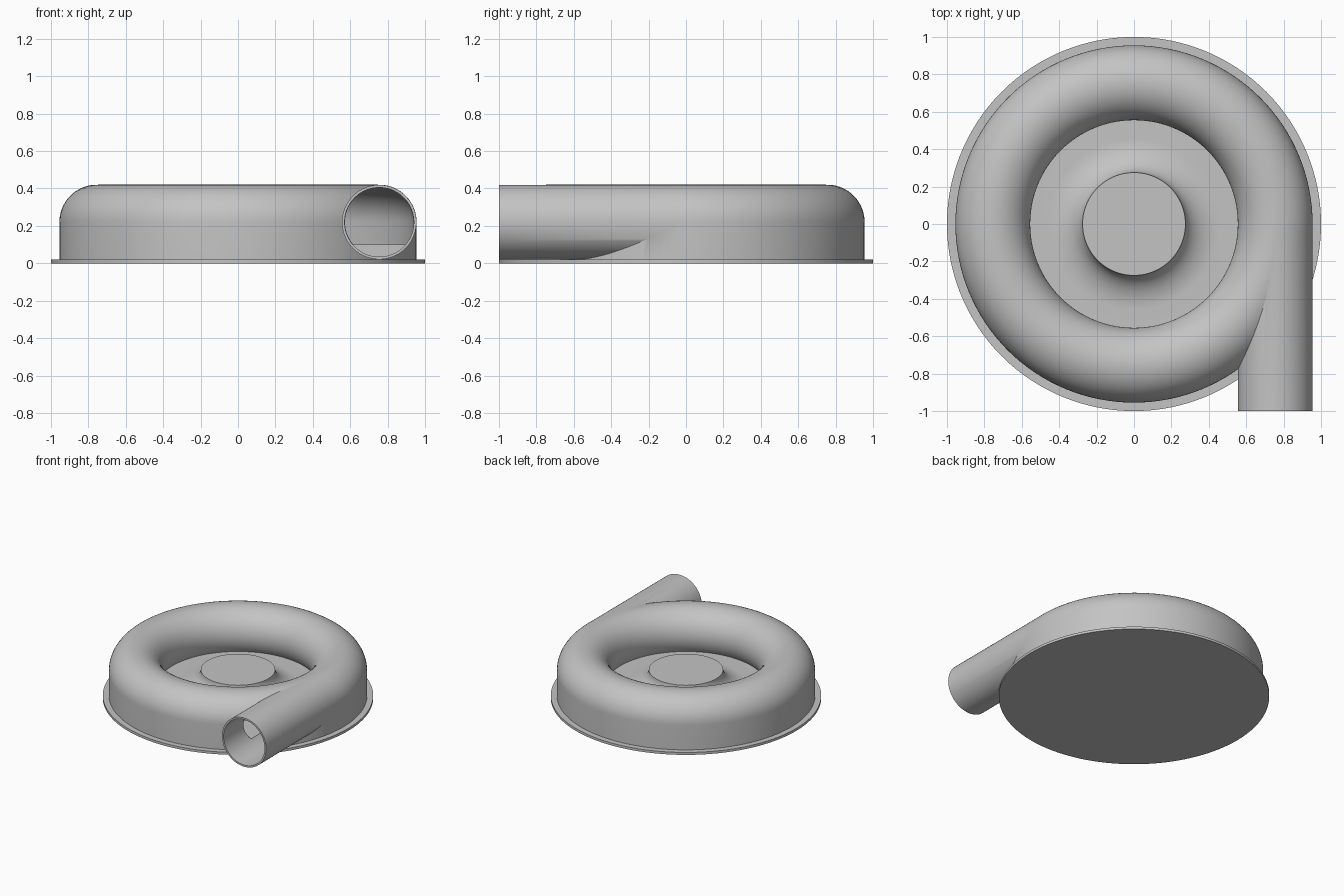
import bpy, bmesh
from math import sin, cos, pi, asin, radians
from mathutils import Matrix, Vector

cube = bpy.data.objects.get("Cube")
if cube:
    bpy.data.objects.remove(cube, do_unlink=True)

# Main dimensions
RING, TUBE, BORE = 0.755, 0.2, 0.185
AXIS_Z, FLOOR_Z, PLATE_Z = 0.22, 0.1, 0.02
HUB_R, HUB_Z, FLARE_R = 0.275, 0.23, 0.46

metal = bpy.data.materials.new("light_grey_metal")
metal.use_nodes = True
grey = (0.55, 0.55, 0.55, 1)
metal.diffuse_color = grey
metal.node_tree.nodes["Principled BSDF"].inputs["Base Color"].default_value = grey


def finish(name, bm):
    bmesh.ops.recalc_face_normals(bm, faces=bm.faces)
    mesh = bpy.data.meshes.new(name)
    bm.to_mesh(mesh)
    bm.free()
    mesh.materials.append(metal)
    obj = bpy.data.objects.new(name, mesh)
    bpy.context.collection.objects.link(obj)
    return obj


def revolve(name, profile, closed=False, steps=128):
    bm = bmesh.new()
    vs = [bm.verts.new((r, 0, z)) for r, z in profile]
    pairs = list(zip(vs, vs[1:])) + ([(vs[-1], vs[0])] if closed else [])
    es = [bm.edges.new(p) for p in pairs]
    bmesh.ops.spin(bm, geom=vs + es, cent=(0, 0, 0), axis=(0, 0, 1),
                   angle=2 * pi, steps=steps)
    bmesh.ops.remove_doubles(bm, verts=bm.verts, dist=1e-5)
    return finish(name, bm)


def rod_y(name, radius, y0, y1):
    bm = bmesh.new()
    place = Matrix.Translation(Vector((RING, (y0 + y1) / 2, AXIS_Z))) @ Matrix.Rotation(pi / 2, 4, 'X')
    bmesh.ops.create_cone(bm, cap_ends=True, segments=96, radius1=radius,
                          radius2=radius, depth=y1 - y0, matrix=place)
    return finish(name, bm)


def arc(radius, a0, a1, n):
    return [(RING + radius * cos(a0 + (a1 - a0) * i / n),
             AXIS_Z + radius * sin(a0 + (a1 - a0) * i / n)) for i in range(n + 1)]


def combine(target, tool, operation):
    tool.hide_render = True
    mod = target.modifiers.new(operation, 'BOOLEAN')
    mod.operation, mod.solver, mod.object = operation, 'EXACT', tool
    select(target)
    bpy.ops.object.modifier_apply(modifier=mod.name)
    bpy.data.objects.remove(tool, do_unlink=True)


def select(obj):
    bpy.ops.object.select_all(action='DESELECT')
    obj.select_set(True)
    bpy.context.view_layer.objects.active = obj


# Flat round back plate
plate = revolve("base_plate", [(0, 0), (1, 0), (1, PLATE_Z), (0, PLATE_Z)])

# Casing: straight skirt, rounded ring, floor and flared hub in one section
dip = asin((AXIS_Z - FLOOR_Z) / TUBE)
flare = [(FLARE_R - (FLARE_R - HUB_R) * sin(i * pi / 32),
          HUB_Z - (HUB_Z - FLOOR_Z) * cos(i * pi / 32)) for i in range(17)]
section = [(0, PLATE_Z / 2), (RING + TUBE, PLATE_Z / 2)]
section += arc(TUBE, 0, pi + dip, 40) + flare + [(0, HUB_Z)]
casing = revolve("spiral_casing", section)

# Tangential outlet pipe
combine(casing, rod_y("outlet_pipe", TUBE - 0.001, -1, 0.01), 'UNION')

# Hollow channel in the ring, then the pipe bore
inner = BORE - 0.002
dip = asin((AXIS_Z - FLOOR_Z) / inner)
channel = [(RING + inner, FLOOR_Z)] + arc(inner, 0, pi + dip, 40)
combine(casing, revolve("channel_cutter", channel, closed=True), 'DIFFERENCE')
combine(casing, rod_y("bore_cutter", BORE, -1.1, 0), 'DIFFERENCE')

for obj in (plate, casing):
    select(obj)
    bpy.ops.object.shade_smooth_by_angle(angle=radians(30))
